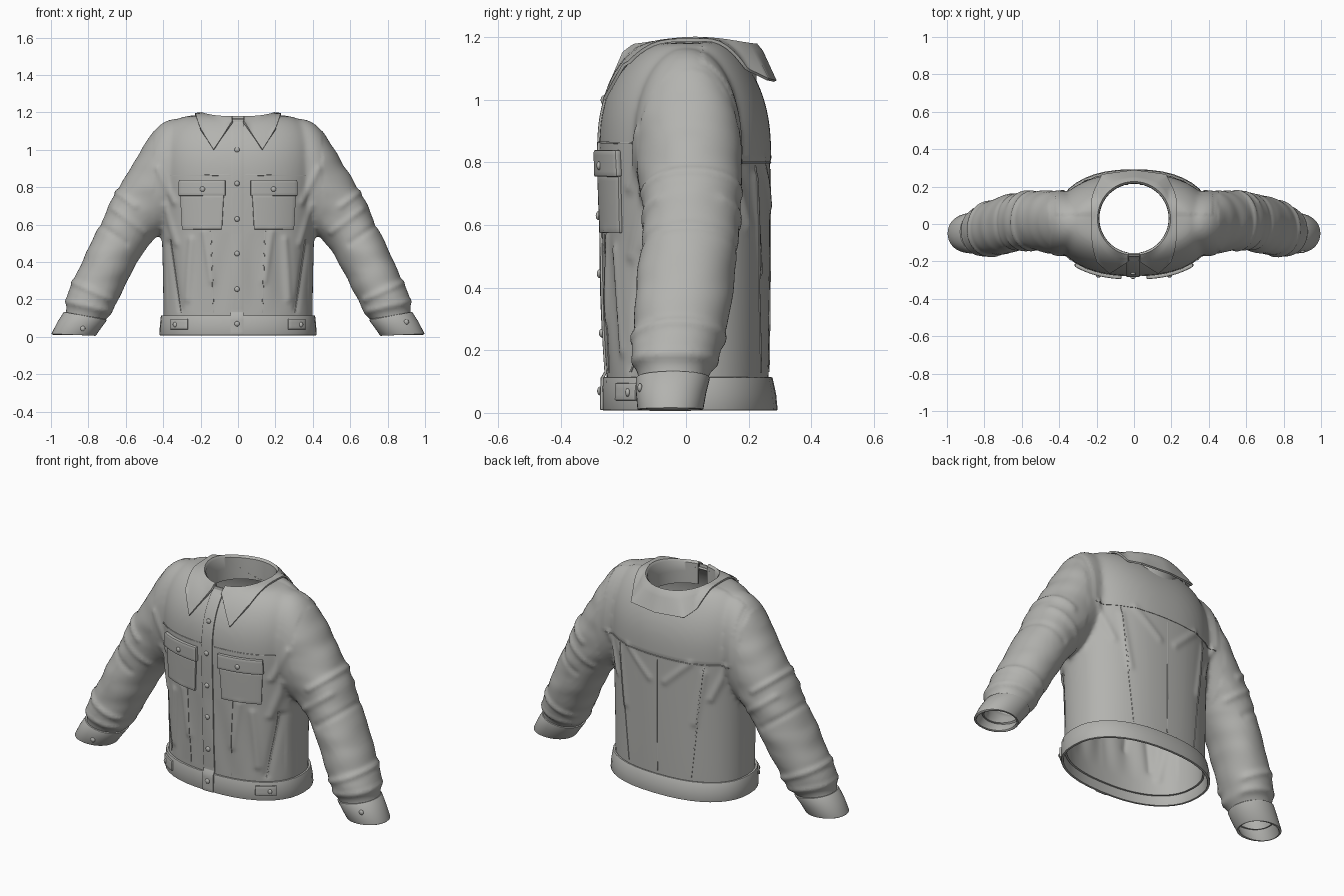
import bpy, bmesh, math
from mathutils import Vector, Matrix, noise
from mathutils.bvhtree import BVHTree

if "Cube" in bpy.data.objects:
    bpy.data.objects.remove(bpy.data.objects["Cube"])

cloth = bpy.data.materials.new("grey cloth")
cloth.use_nodes = True
cloth.diffuse_color = (0.45, 0.45, 0.43, 1)
cloth.node_tree.nodes["Principled BSDF"].inputs["Base Color"].default_value = cloth.diffuse_color
surfaces = []  # ray targets for the applied details


def make(name, bm):
    me = bpy.data.meshes.new(name)
    bm.to_mesh(me)
    bm.free()
    me.materials.append(cloth)
    ob = bpy.data.objects.new(name, me)
    bpy.context.scene.collection.objects.link(ob)
    return ob


def modify(ob, kind, **settings):
    mod = ob.modifiers.new(kind.lower(), kind)
    for key, value in settings.items():
        setattr(mod, key, value)


def finish(ob):
    # bake the modifiers, then smooth shading with sharp edges kept
    bpy.context.view_layer.update()
    dg = bpy.context.evaluated_depsgraph_get()
    me = bpy.data.meshes.new_from_object(ob.evaluated_get(dg))
    ob.modifiers.clear()
    ob.data = me
    me.shade_smooth()
    me.set_sharp_from_angle(angle=math.radians(40))


def ring(centre, u, v, power=2.0, n=40):
    def bend(t):
        return math.copysign(abs(t) ** (2 / power), t)
    angles = [math.tau * i / n for i in range(n)]
    return [centre + u * bend(math.cos(a)) + v * bend(math.sin(a)) for a in angles]


def torso_ring(z, hx, front, back):
    return ring(Vector((0, (front + back) / 2, z)), Vector((hx, 0, 0)),
                Vector((0, (back - front) / 2, 0)), 2.3)


def arm_ring(side, xo, zo, xi, zi, front, back):
    # ring given by its outer point, inner point and depth range
    outer, inner = Vector((xo * side, 0, zo)), Vector((xi * side, 0, zi))
    centre = (outer + inner) / 2 + Vector((0, (front + back) / 2, 0))
    return ring(centre, (outer - inner) / 2, Vector((0, (back - front) / 2, 0)), 2.1)


def loft(bm, rings, caps=False):
    rows = [[bm.verts.new(p) for p in r] for r in rings]
    n = len(rows[0])
    for a, b in zip(rows, rows[1:]):
        for i in range(n):
            bm.faces.new((a[i], a[(i + 1) % n], b[(i + 1) % n], b[i]))
    if caps:
        bm.faces.new(rows[0])
        bm.faces.new(rows[-1])
    bmesh.ops.recalc_face_normals(bm, faces=bm.faces)


# torso and sleeves blended into one shell
torso = [(-0.1, .395, -.25, .26), (.1, .40, -.253, .265), (.3, .402, -.262, .268),
         (.55, .408, -.27, .27), (.75, .42, -.278, .27), (.9, .43, -.28, .27),
         (1.0, .42, -.262, .25), (1.08, .40, -.225, .215), (1.14, .36, -.18, .175),
         (1.175, .31, -.13, .14), (1.185, .26, -.08, .1)]
sleeve = [(.22, 1.15, .25, .66, -.13, .14), (.345, 1.18, .36, .58, -.17, .17),
          (.44, 1.13, .41, .55, -.165, .18), (.53, .98, .445, .53, -.147, .18),
          (.60, .86, .485, .48, -.138, .177), (.66, .77, .52, .43, -.14, .172),
          (.74, .60, .565, .345, -.152, .165), (.83, .41, .62, .235, -.167, .14),
          (.905, .25, .66, .16, -.173, .115), (.925, .18, .675, .12, -.17, .09),
          (.915, .13, .71, .095, -.148, .07), (.965, .02, .78, .01, -.14, .042),
          (1.0, -.08, .82, -.1, -.14, .04)]
bm = bmesh.new()
loft(bm, [torso_ring(*r) for r in torso], True)
for side in (1, -1):
    loft(bm, [arm_ring(side, *r) for r in sleeve], True)
body = make("jacket_body", bm)
modify(body, "SUBSURF", levels=2)
modify(body, "REMESH", mode="VOXEL", voxel_size=0.013)
modify(body, "SMOOTH", factor=0.5, iterations=8)
finish(body)

# cloth folds: ridges along segments in (|x|, z), front (-1), back (1) or both (0)
folds = [(-1, .34, .72, .43, .9, .008), (-1, .33, .5, .39, .7, .008), (-1, .14, .3, .18, .56, .007),
         (-1, .27, .2, .25, .52, .008), (-1, .31, .15, .37, .5, -.008), (1, .05, .66, .2, .8, .007),
         (1, .22, .45, .27, .75, .007), (1, .3, .6, .38, .8, .008), (0, .55, .7, .67, .79, .009),
         (0, .5, .56, .66, .68, .007), (0, .6, .5, .74, .6, -.006), (0, .68, .2, .9, .3, .009),
         (0, .7, .14, .92, .19, .008)]


def fold_offset(p):
    ax, q, total = abs(p.x), Vector((abs(p.x), p.z)), 0
    for side, x0, z0, x1, z1, amp in folds:
        if side * p.y < 0:
            continue
        a, d = Vector((x0, z0)), Vector((x1 - x0, z1 - z0))
        t = min(1, max(0, (q - a).dot(d) / d.length_squared))
        total += amp * math.exp(-((q - a - d * t).length / .017) ** 2)
    if ax > .45:
        total += .006 * noise.noise(Vector((p.x * 6, p.y * 5, p.z * 12)))
    elif .13 < p.z < .56 and p.y < -.1:
        fade = math.sin(math.pi * (p.z - .13) / .43)
        total += .004 * fade * math.sin(ax * 45 + p.z * 3)
    if p.y > .05 and ax < .42 and p.z > .8:
        total += .004
    return total


bm = bmesh.new()
bm.from_mesh(body.data)
bm.normal_update()
for v, offset in [(v, v.normal * fold_offset(v.co)) for v in bm.verts]:
    v.co += offset
# open the hem, the cuffs and the neck
bmesh.ops.bisect_plane(bm, geom=bm.verts[:] + bm.edges[:] + bm.faces[:],
                       plane_co=(0, 0, .06), plane_no=(0, 0, -1), clear_outer=True)
neck = [v for v in bm.verts if v.co.z > .9 and math.hypot(v.co.x, v.co.y - .03) < .19]
bmesh.ops.delete(bm, geom=neck, context="VERTS")
bm.normal_update()
body_tree = BVHTree.FromBMesh(bm)
surfaces.append(body_tree)
bm.to_mesh(body.data)
bm.free()
modify(body, "SOLIDIFY", thickness=.01, offset=-1)
finish(body)


# hem band and cuffs
def band(name, rings):
    bm = bmesh.new()
    loft(bm, rings)
    surfaces.append(BVHTree.FromBMesh(bm))
    ob = make(name, bm)
    modify(ob, "SOLIDIFY", thickness=.014, offset=-1)
    modify(ob, "BEVEL", width=.004, segments=2, limit_method="ANGLE")
    finish(ob)


band("hem_band", [torso_ring(.008, .42, -.268, .293), torso_ring(.06, .418, -.268, .288),
                  torso_ring(.115, .412, -.266, .276)])
for side, label in ((1, "left"), (-1, "right")):
    band(label + "_cuff", [arm_ring(side, .998, .016, .762, .004, -.155, .055),
                           arm_ring(side, .965, .08, .73, .05, -.16, .065),
                           arm_ring(side, .93, .135, .70, .09, -.16, .077)])


# details laid onto the cloth
def hit(x, z, face):
    ys = []
    for tree in surfaces:
        loc = tree.ray_cast(Vector((x, 2 * face, z)), Vector((0, -face, 0)))[0]
        if loc:
            ys.append(loc.y)
    y = face * max(face * v for v in ys) if ys else 0
    return min(y, -.168) if face < 0 and z > 1 else y


def patch(name, corners, thick, face=-1, step=.02):
    # corners: bottom left, bottom right, top right, top left in (x, z)
    a, b, c, d = [Vector(p) for p in corners]
    nx = max(1, math.ceil((b - a).length / step))
    nz = max(1, math.ceil((d - a).length / step))
    bm = bmesh.new()
    rows = []
    for j in range(nz + 1):
        left, right = a.lerp(d, j / nz), b.lerp(c, j / nz)
        points = [left.lerp(right, i / nx) for i in range(nx + 1)]
        rows.append([bm.verts.new((p.x, hit(p.x, p.y, face) - face * .002, p.y)) for p in points])
    for r, s in zip(rows, rows[1:]):
        for i in range(nx):
            bm.faces.new((r[i], r[i + 1], s[i + 1], s[i]))
    bm.normal_update()
    if sum(f.normal.y for f in bm.faces) * face < 0:
        bmesh.ops.reverse_faces(bm, faces=bm.faces[:])
    ob = make(name, bm)
    modify(ob, "SOLIDIFY", thickness=thick + .002, offset=1)
    modify(ob, "BEVEL", width=thick * .3, segments=2, limit_method="ANGLE")
    finish(ob)


def seam(name, x0, z0, x1, z1, face):
    d = Vector((x1 - x0, z1 - z0)).normalized() * .003
    patch(name, [(x0 + d.y, z0 - d.x), (x0 - d.y, z0 + d.x),
                 (x1 - d.y, z1 + d.x), (x1 + d.y, z1 - d.x)], .003, face)


patch("button_placket", [(-.04, .01), (.03, .01), (.03, 1.165), (-.04, 1.165)], .007)
for side, label in ((1, "left_"), (-1, "right_")):
    def mirrored(*points):
        return [(x * side, z) for x, z in points]
    patch(label + "pocket", mirrored((.085, .575), (.295, .575), (.305, .76), (.075, .76)), .01)
    patch(label + "pocket_flap", mirrored((.065, .755), (.31, .755), (.308, .84), (.067, .84)), .02)
    patch(label + "hem_tab", mirrored((.265, .04), (.355, .04), (.355, .095), (.265, .095)), .01)
    seam(label + "front_yoke_seam", .04 * side, .865, .36 * side, .862, -1)
    seam(label + "front_dart", .13 * side, .13, .145 * side, .57, -1)
    seam(label + "front_side_seam", .305 * side, .13, .36 * side, .52, -1)
    seam(label + "back_yoke_seam", 0, .80, .4 * side, .80, 1)
    seam(label + "back_panel_seam", .2 * side, .13, .27 * side, .79, 1)
seam("back_centre_seam", 0, .13, 0, .78, 1)

# buttons
spots = [(-.005, z, .008) for z in (1.0, .82, .63, .445, .255, .07)]
spots += [(s * .19, .79, .021) for s in (1, -1)] + [(s * .335, .065, .011) for s in (1, -1)]
spots += [(.9, .08, 0), (-.83, .045, 0)]
bm = bmesh.new()
for x, z, lift in spots:
    place = Matrix.Translation((x, hit(x, z, -1) - lift, z)) @ Matrix.Diagonal((1, .6, 1, 1))
    bmesh.ops.create_uvsphere(bm, u_segments=16, v_segments=8, radius=.014, matrix=place)
finish(make("buttons", bm))

# collar: inner stand rolling over into a pointed fall
edge = [(9, .03, -.2, 1.15), (30, .13, -.262, 1.0), (52, .2, -.2, 1.11), (75, .225, -.08, 1.175),
        (105, .228, .08, 1.175), (132, .205, .19, 1.1), (150, .17, .262, 1.065), (180, 0, .285, 1.06)]
edge += [(360 - a, -x, y, z) for a, x, y, z in reversed(edge[:-1])]
columns = []
for k0, k1 in zip(edge, edge[1:]):
    columns += [Vector(k0).lerp(Vector(k1), i / 6) for i in range(6)]
columns.append(Vector(edge[-1]))
bm = bmesh.new()
grid = []
for key in columns:
    a = math.radians(key[0])
    low = Vector(key[1:])
    top = 1.175 + .022 * abs(math.sin(a)) ** 3

    def at(r, z):
        return Vector((r * math.sin(a), .03 - r * math.cos(a), z))
    points = [at(.19, 1.05), at(.19, 1.12), at(.191, top - .008), at(.197, top)]
    for i in range(1, 8):
        p = at(.204, top - .004).lerp(low, i / 7)
        loc, normal, _, _ = body_tree.find_nearest(p)
        gap = (p - loc).dot(normal)
        points.append(p + normal * max(0, .009 - gap) if gap > -.06 else p)
    grid.append([bm.verts.new(p) for p in points])
for r, s in zip(grid, grid[1:]):
    for i in range(len(r) - 1):
        bm.faces.new((r[i], r[i + 1], s[i + 1], s[i]))
collar = make("collar", bm)
modify(collar, "SOLIDIFY", thickness=.01, offset=0)
finish(collar)
